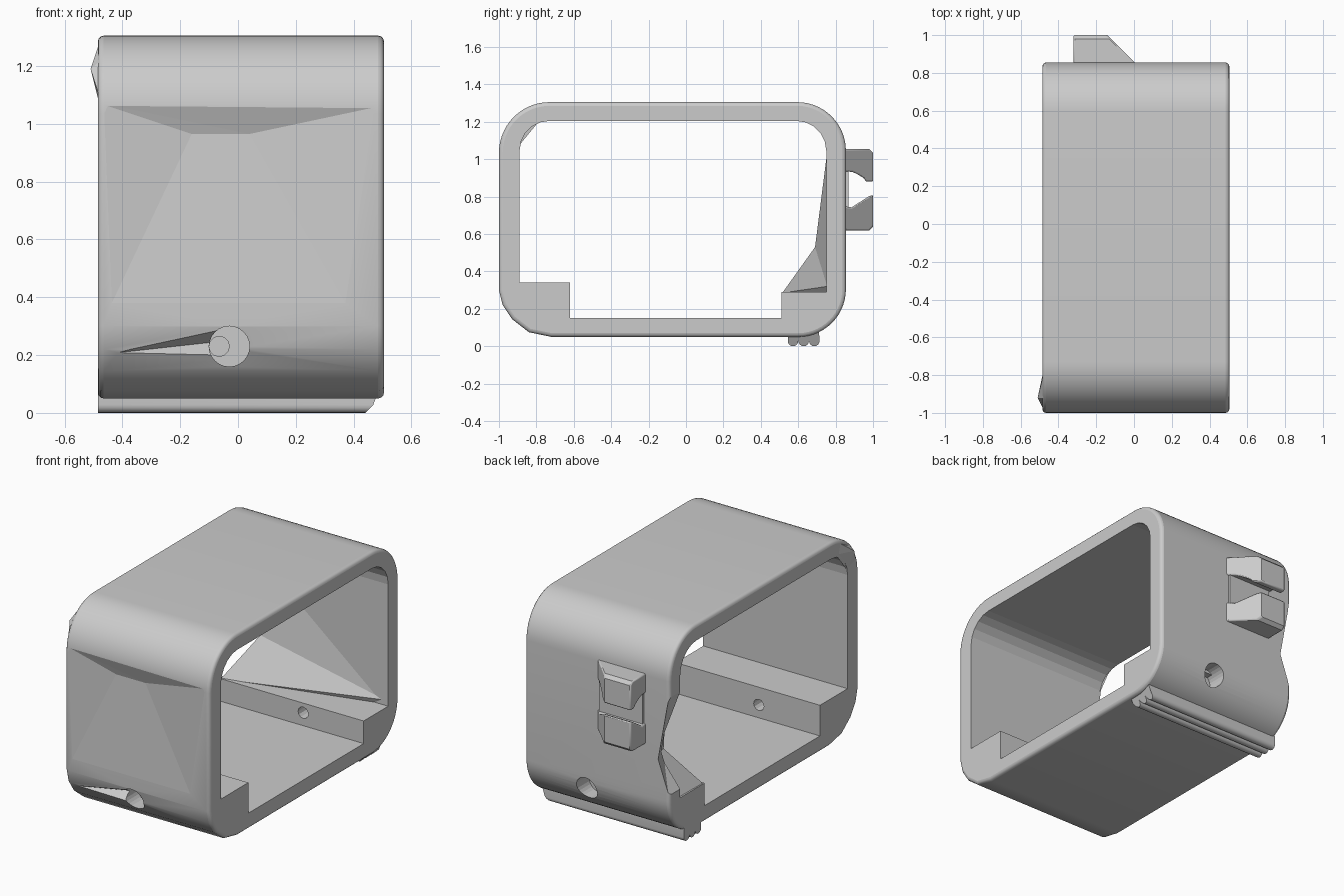
import bpy, bmesh, math

if "Cube" in bpy.data.objects:
    bpy.data.objects.remove(bpy.data.objects["Cube"])

X0, X1 = -0.485, 0.505


def arc(cy, cz, r, a0, a1, n):
    """Points of an arc in the YZ plane."""
    return [(cy + r * math.cos(math.radians(a0 + (a1 - a0) * i / n)),
             cz + r * math.sin(math.radians(a0 + (a1 - a0) * i / n))) for i in range(n + 1)]


def to_object(name, bm):
    bmesh.ops.recalc_face_normals(bm, faces=bm.faces)
    me = bpy.data.meshes.new(name)
    bm.to_mesh(me)
    bm.free()
    ob = bpy.data.objects.new(name, me)
    bpy.context.collection.objects.link(ob)
    return ob


def prism(name, profile, x0, x1, shear=None):
    """Extrude a YZ profile along X; shear(y, z) shifts the +x end."""
    bm = bmesh.new()
    a = [bm.verts.new((x0, y, z)) for y, z in profile]
    b = [bm.verts.new((x1 + (shear(y, z) if shear else 0), y, z)) for y, z in profile]
    n = len(profile)
    bm.faces.new(a)
    bm.faces.new(b[::-1])
    for i in range(n):
        bm.faces.new((a[i], b[i], b[(i + 1) % n], a[(i + 1) % n]))
    return to_object(name, bm)


def hull(name, points):
    bm = bmesh.new()
    for p in points:
        bm.verts.new(p)
    res = bmesh.ops.convex_hull(bm, input=bm.verts)
    loose = [v for v in res["geom_interior"] if isinstance(v, bmesh.types.BMVert)]
    bmesh.ops.delete(bm, geom=loose, context='VERTS')
    return to_object(name, bm)


def rod(name, x, z, y0, y1, r, n=24):
    """Cylinder along Y."""
    bpy.ops.mesh.primitive_cylinder_add(vertices=n, radius=r, depth=y1 - y0,
                                        location=(x, (y0 + y1) / 2, z),
                                        rotation=(math.pi / 2, 0, 0))
    ob = bpy.context.object
    ob.name = name
    return ob


def cut(ob, cutter):
    m = ob.modifiers.new(cutter.name, 'BOOLEAN')
    m.operation, m.solver, m.object = 'DIFFERENCE', 'EXACT', cutter
    cutter.hide_render = True
    cutter.hide_set(True)


def smooth(ob, angle=28):
    bpy.ops.object.select_all(action='DESELECT')
    ob.select_set(True)
    bpy.context.view_layer.objects.active = ob
    bpy.ops.object.shade_smooth_by_angle(angle=math.radians(angle))


# Outer body with rounded corners
outer = (arc(0.595, 1.045, 0.26, 0, 90, 14) + arc(-0.73, 1.035, 0.27, 90, 180, 14)
         + [(-1, 0.3), (-0.98, 0.22), (-0.93, 0.145), (-0.84, 0.075), (-0.72, 0.05)]
         + arc(0.6, 0.305, 0.255, 270, 360, 14))
frame = prism("frame", outer, X0, X1)
bev = frame.modifiers.new("rim", 'BEVEL')
bev.width, bev.segments = 0.02, 3
bev.limit_method, bev.angle_limit = 'ANGLE', math.radians(60)

# Opening, leaving a thick block in each lower corner
inner = (arc(0.59, 1.045, 0.16, 0, 90, 5) + arc(-0.73, 1.045, 0.16, 90, 180, 5)
         + [(-0.89, 0.34), (-0.62, 0.34), (-0.62, 0.15), (0.51, 0.15), (0.51, 0.29), (0.75, 0.29)])
cut(frame, prism("opening_cutter", inner, -1, 1))

# Bolt holes: a narrow hole and a wide counterbore through each block
for side, bore_x, bolt_x, y0, y1, b0, b1 in (
        ("front", -0.03, -0.065, -1.2, -0.5, -1.2, -0.84),
        ("back", 0.09, 0.09, 0.4, 1.2, 0.72, 1.2)):
    cut(frame, rod(side + "_bolt_cutter", bolt_x, 0.23, y0, y1, 0.035, 12))
    cut(frame, rod(side + "_bore_cutter", bore_x, 0.23, b0, b1, 0.07))

# Shallow faceted dents in the front face
cut(frame, hull("front_dent_cutter", [
    (-0.49, -1.003, 1.075), (0.51, -1.003, 1.065), (0.04, -0.965, 0.965),
    (-0.16, -0.965, 0.965), (-0.46, -1.003, 0.33), (0.4, -1.003, 0.33)]))
cut(frame, hull("front_groove_cutter", [
    (-0.49, -0.985, 0.2), (-0.05, -1.02, 0.3), (-0.05, -1.0, 0.17), (-0.04, -0.91, 0.25)]))

# Slanted notch in the left end of the back wall
cut(frame, hull("back_notch_cutter", [
    (-0.52, 0.90, 1.04), (-0.52, 0.90, 0.30), (-0.43, 0.90, 0.55),
    (-0.52, 0.70, 1.04), (-0.52, 0.70, 0.30), (-0.33, 0.70, 0.54)]))
smooth(frame)

# Two-part sloped rib on the inside of the back wall
tip, foot = (-0.33, 0.69, 0.53), (0.48, 0.755, 0.32)
hull("inner_rib_lower", [tip, foot, (-0.48, 0.515, 0.285), (-0.48, 0.76, 0.28),
                         (-0.33, 0.76, 0.53), (0.45, 0.765, 0.28)])
hull("inner_rib_upper", [tip, foot, (-0.4, 0.755, 1.04), (-0.33, 0.765, 0.53), (-0.2, 0.765, 0.4)])

# Slight swelling on the left end of the upper front corner
hull("corner_swelling", [(-0.51, -0.92, 1.19), (-0.48, -0.895, 1.07), (-0.48, -0.86, 1.15),
                         (-0.475, -0.99, 1.08), (-0.475, -0.92, 1.22),
                         (-0.475, -0.78, 1.295), (-0.48, -0.78, 1.21)])

# Foot strip with three rounded ridges, chamfered on the right end
ridges = [(0.71, 0.10), (0.545, 0.10)]
for c in (0.572, 0.629, 0.686):
    ridges += arc(c, 0.028, 0.028, 180, 360, 8)
strip = prism("foot_strip", ridges, X0, 0.44, lambda y, z: min(z, 0.055))
smooth(strip)

# Clip on the back: two jaws around a channel, sloped on the right end
jaws = {
    "clip_upper_jaw": [(0.84, 1.055), (0.98, 1.055), (1.0, 1.035), (1.0, 0.88), (0.965, 0.88),
                       (0.945, 0.902), (0.915, 0.92), (0.89, 0.932), (0.84, 0.935)],
    "clip_lower_jaw": [(0.84, 0.62), (0.98, 0.62), (1.0, 0.64), (1.0, 0.81), (0.975, 0.8),
                       (0.92, 0.765), (0.885, 0.742), (0.84, 0.75)],
}
for name, prof in jaws.items():
    jaw = prism(name, prof, -0.32, 0.0, lambda y, z: 0.86 - y)
    b = jaw.modifiers.new("soft_edges", 'BEVEL')
    b.width, b.segments = 0.008, 2
    b.limit_method, b.angle_limit = 'ANGLE', math.radians(50)
    smooth(jaw)
prism("clip_channel_base", [(0.84, 0.72), (0.868, 0.72), (0.868, 0.95), (0.84, 0.95)], -0.31, -0.01)
